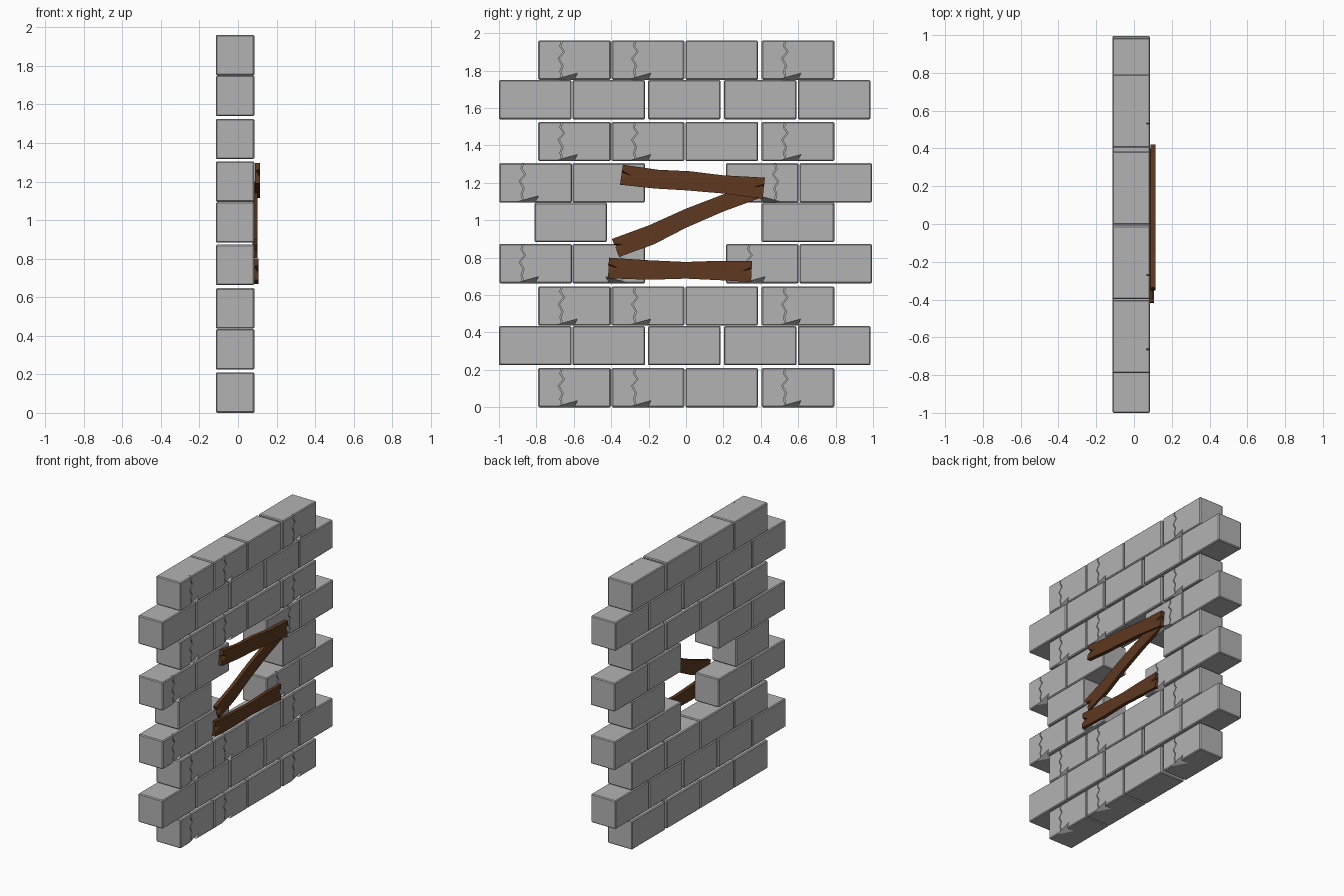
import bpy, bmesh
from mathutils import Vector

cube = bpy.data.objects.get("Cube")
if cube:
    bpy.data.objects.remove(cube)


def material(name, color):
    m = bpy.data.materials.new(name)
    m.use_nodes = True
    m.diffuse_color = (*color, 1)
    m.node_tree.nodes["Principled BSDF"].inputs["Base Color"].default_value = (*color, 1)
    return m


STONE = material("grey stone", (0.45, 0.45, 0.45))
WOOD = material("brown wood", (0.11, 0.04, 0.014))
BACK, FRONT = -0.115, 0.085
LENGTH, HEIGHT = 0.388, 0.21


def add_object(name, bm, mat=None):
    bmesh.ops.recalc_face_normals(bm, faces=bm.faces)
    mesh = bpy.data.meshes.new(name)
    bm.to_mesh(mesh)
    bm.free()
    if mat:
        mesh.materials.append(mat)
    obj = bpy.data.objects.new(name, mesh)
    bpy.context.collection.objects.link(obj)
    return obj


def prism(name, outline, x0, x1, mat=None):
    """Outline in (y, z), extruded along x."""
    bm = bmesh.new()
    face = bm.faces.new([bm.verts.new((x0, y, z)) for y, z in outline])
    new = bmesh.ops.extrude_face_region(bm, geom=[face])["geom"]
    bmesh.ops.translate(bm, vec=(x1 - x0, 0, 0),
                        verts=[v for v in new if isinstance(v, bmesh.types.BMVert)])
    return add_object(name, bm, mat)


def wedge(name, points):
    """Pointed cutter spanning a few points."""
    bm = bmesh.new()
    for p in points:
        bm.verts.new(p)
    bmesh.ops.convex_hull(bm, input=bm.verts)
    return add_object(name, bm)


def carve(obj, cutters):
    """Subtract the cutters and bake the result into the mesh."""
    for c in cutters:
        mod = obj.modifiers.new("cut", "BOOLEAN")
        mod.operation, mod.solver, mod.object = "DIFFERENCE", "EXACT", c
    deps = bpy.context.evaluated_depsgraph_get()
    mesh = bpy.data.meshes.new_from_object(obj.evaluated_get(deps))
    obj.modifiers.clear()
    obj.data = mesh
    for c in cutters:
        bpy.data.objects.remove(c)


def make_brick(name):
    bm = bmesh.new()
    bmesh.ops.create_cube(bm, size=1)
    for v in bm.verts:
        v.co = Vector((BACK + (v.co.x + 0.5) * (FRONT - BACK),
                       (v.co.y + 0.5) * LENGTH, (v.co.z + 0.5) * HEIGHT))
    bmesh.ops.bevel(bm, geom=bm.edges[:], offset=0.006, segments=1, affect="EDGES")
    return add_object(name, bm, STONE)


def make_cracked(name, flip):
    """Brick with a zigzag crack running down to a chipped lower edge."""
    def side(y):
        return LENGTH - y if flip else y
    brick = make_brick(name)
    path = [(.13, .22), (.118, .18), (.138, .15), (.109, .115),
            (.13, .075), (.119, .045), (.127, .012)]
    w = 0.003
    outline = [(side(y - w), z) for y, z in path] + [(side(y + w), z) for y, z in reversed(path)]
    crack = prism("crack_cutter", outline, FRONT - 0.02, FRONT + 0.01)
    f = FRONT + 0.002
    chip = wedge("chip_cutter", [(f, side(.07), -.002), (f, side(.21), .037),
                                 (f, side(.19), -.002), (FRONT - 0.06, side(.19), -.002)])
    carve(brick, [crack, chip])
    return brick


# Brick kinds: p plain, c cracked, m mirrored crack
templates = {"p": make_brick("plain_brick"),
             "c": make_cracked("cracked_brick", False),
             "m": make_cracked("mirrored_cracked_brick", True)}

# Courses: bottom height, brick starts along the wall, brick kinds
EVEN = [-0.79, -0.397, -0.003, 0.405]
ODD = [-1.0, -0.607, -0.203, 0.203, 0.598]
GAP = [-0.998, -0.607, 0.214, 0.607]
courses = [(0.0, EVEN, "ccpc"), (0.225, ODD, "ppppp"), (0.437, EVEN, "ccpc"),
           (0.663, GAP, "cmcp"), (0.884, [-0.81, 0.405], "pp"), (1.095, GAP, "cpmp"),
           (1.316, EVEN, "ccpc"), (1.54, ODD, "ppppp"), (1.751, EVEN, "ccpc")]
for r, (z, starts, kinds) in enumerate(courses):
    for i, (y, kind) in enumerate(zip(starts, kinds)):
        obj = bpy.data.objects.new(f"brick_row{r + 1}_{i + 1}", templates[kind].data)
        obj.location = (0, y, z)
        bpy.context.collection.objects.link(obj)
for t in templates.values():
    bpy.data.objects.remove(t)


# Boards nailed over the hole, each with a split at both ends
def plank(name, top, bottom, x0, x1):
    board = prism(name, top + bottom[::-1], x0, x1, WOOD)
    splits = []
    for end, nxt in ((0, 1), (-1, -2)):
        a, b = Vector(top[end]), Vector(bottom[end])
        mid = a.lerp(b, 0.5)
        inward = (Vector(top[nxt]).lerp(Vector(bottom[nxt]), 0.5) - mid).normalized()
        out = mid - inward * 0.003
        tip = mid + inward * 0.055
        up = (a - b).normalized() * 0.024
        f = x1 + 0.001
        splits.append(wedge("split_cutter", [(f, *(out + up)), (f, *(out - up)), (f, *tip),
                                             (x0 + 0.005, *(out + up * 0.6))]))
    carve(board, splits)


plank("upper_plank",
      [(-.337, 1.297), (-.15, 1.27), (.02, 1.262), (.2, 1.24), (.422, 1.228)],
      [(-.353, 1.19), (-.17, 1.17), (0, 1.16), (.2, 1.143), (.41, 1.115)], 0.087, 0.115)
plank("diagonal_plank",
      [(-.396, .9), (-.2, .972), (0, 1.062), (.18, 1.131), (.36, 1.2)],
      [(-.358, .804), (-.17, .872), (0, .96), (.2, 1.047), (.40, 1.12)], 0.074, 0.1)
plank("lower_plank",
      [(-.412, .8), (-.2, .786), (0, .777), (.17, .783), (.353, .783)],
      [(-.417, .69), (-.2, .682), (0, .688), (.17, .68), (.348, .67)], 0.08, 0.106)
